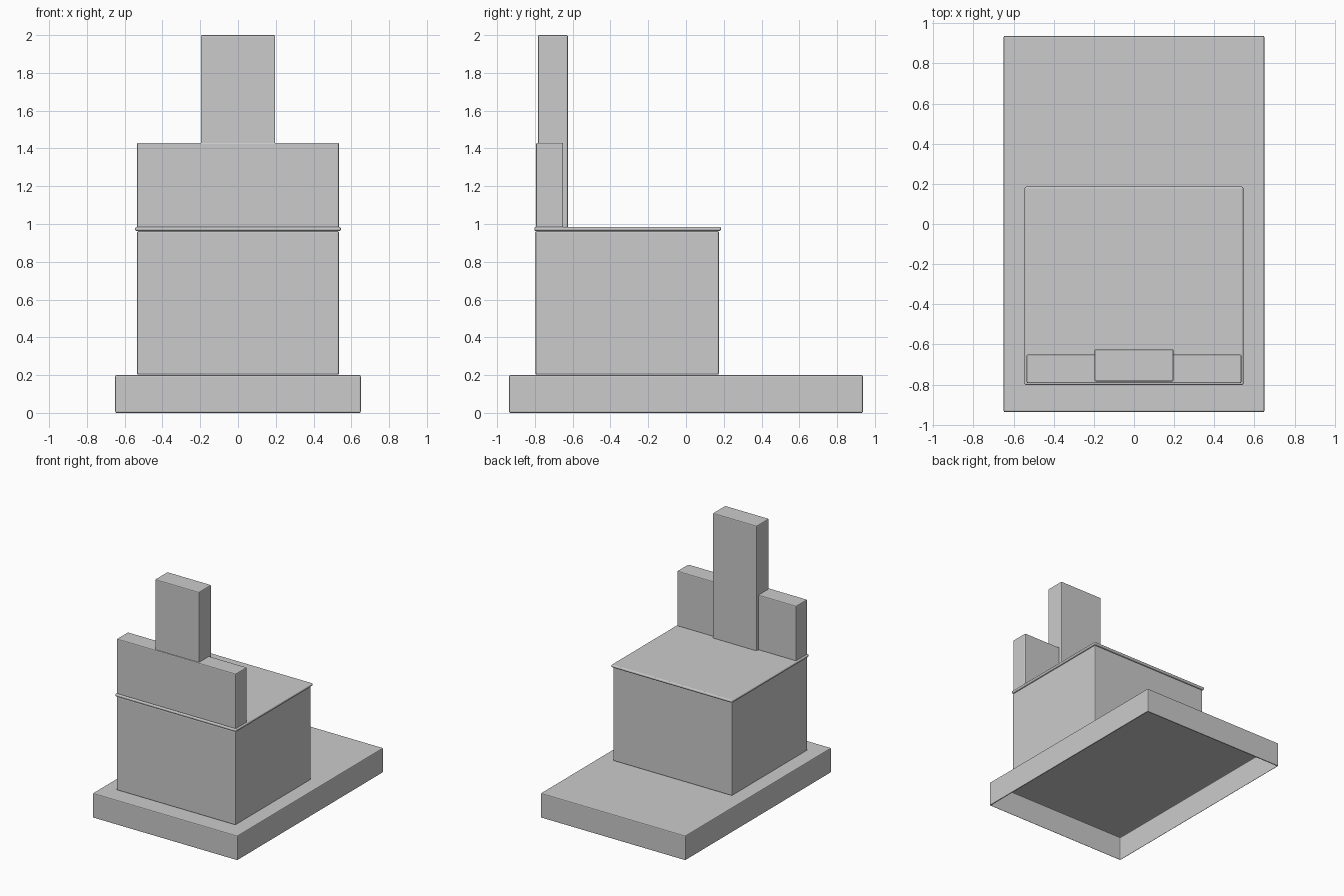
import bpy, bmesh

if "Cube" in bpy.data.objects:
    bpy.data.objects.remove(bpy.data.objects["Cube"])


def box(name, x, y, z, bevel, segments=2, open_bottom=False):
    """Bevelled box from (min, max) ranges, optionally hollow from below."""
    bm = bmesh.new()
    bmesh.ops.create_cube(bm, size=1)
    for v in bm.verts:
        v.co = [r[0] + (c + 0.5) * (r[1] - r[0]) for c, r in zip(v.co, (x, y, z))]
    bmesh.ops.bevel(bm, geom=bm.edges[:], offset=bevel, segments=segments,
                    profile=0.5, affect='EDGES')
    if open_bottom:
        bm.normal_update()
        low = [f for f in bm.faces
               if f.normal.z < -0.99 and f.calc_center_median().z < z[0] + 1e-4]
        bmesh.ops.delete(bm, geom=low, context='FACES')
    mesh = bpy.data.meshes.new(name)
    bm.to_mesh(mesh)
    bm.free()
    obj = bpy.data.objects.new(name, mesh)
    bpy.context.collection.objects.link(obj)
    return obj


# Plinth: thin shell, open underneath
box("base_plinth", (-0.65, 0.65), (-0.937, 0.937), (0, 0.2), 0.007, open_bottom=True)

# Main block resting on the rear of the plinth
box("main_block", (-0.535, 0.535), (-0.797, 0.174), (0.202, 0.963), 0.008)

# Thin overhanging slab with rounded rim
box("top_slab", (-0.545, 0.545), (-0.803, 0.186), (0.963, 0.985), 0.0095, 3)

# Low wide panel and tall centre panel
box("low_panel", (-0.535, 0.535), (-0.793, -0.65), (0.98, 1.43), 0.007)
box("tall_panel", (-0.197, 0.197), (-0.784, -0.625), (0.98, 2.0), 0.007)
